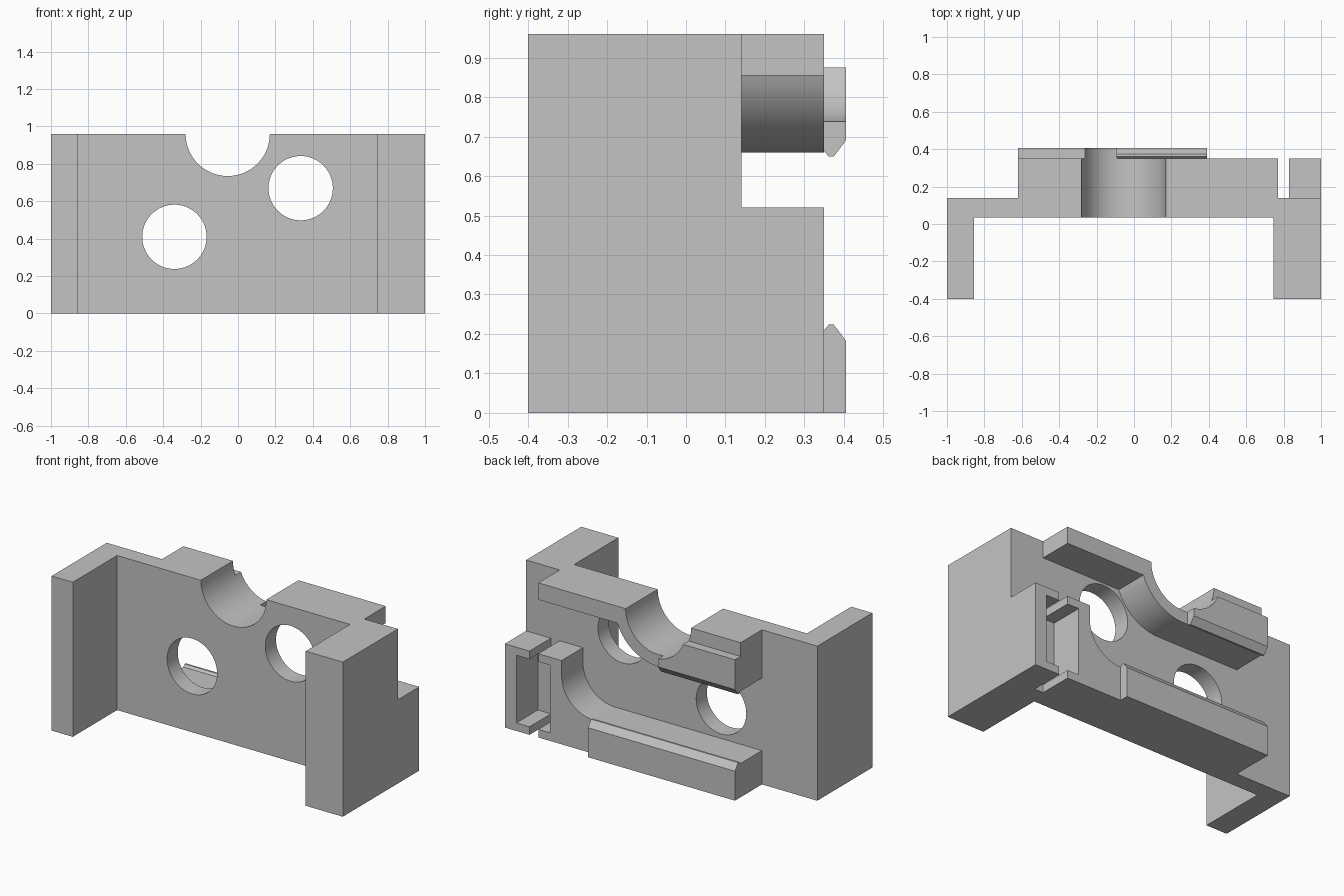
import bpy, bmesh
from math import sin, cos, radians, asin, degrees

cube = bpy.data.objects.get("Cube")
if cube:
    bpy.data.objects.remove(cube, do_unlink=True)

grey = bpy.data.materials.new("plain_grey")
grey.use_nodes = True
colour = (0.55, 0.55, 0.55, 1)
grey.diffuse_color = colour
grey.node_tree.nodes["Principled BSDF"].inputs["Base Color"].default_value = colour

# Key dimensions
FLOOR, BACK, LIP = 0.14, 0.35, 0.405
TOP = 0.96
NOTCH_X, NOTCH_R, COLLAR_R = -0.055, 0.225, 0.30


def prism(name, points, axis, start, end):
    """Extrude a 2D profile along an axis; the profile uses the other two axes in order."""
    def place(p, t):
        co = list(p)
        co.insert("xyz".index(axis), t)
        return co
    bm = bmesh.new()
    base = bm.faces.new([bm.verts.new(place(p, start)) for p in points])
    grown = bmesh.ops.extrude_face_region(bm, geom=[base])["geom"]
    shift = [0, 0, 0]
    shift["xyz".index(axis)] = end - start
    bmesh.ops.translate(bm, vec=shift,
                        verts=[g for g in grown if isinstance(g, bmesh.types.BMVert)])
    bmesh.ops.recalc_face_normals(bm, faces=bm.faces)
    mesh = bpy.data.meshes.new(name)
    bm.to_mesh(mesh)
    bm.free()
    mesh.materials.append(grey)
    obj = bpy.data.objects.new(name, mesh)
    bpy.context.collection.objects.link(obj)
    return obj


def arc(x, z, r, a, b, steps):
    angles = [radians(a + (b - a) * i / steps) for i in range(steps + 1)]
    return [(x + r * cos(t), z + r * sin(t)) for t in angles]


def bore(obj, holes):
    """Cut round holes running front to back."""
    for x, z, r in holes:
        cutter = prism("cutter", arc(x, z, r, 0, 360, 72)[:-1], "y", -0.2, 0.6)
        cutter.hide_render = True
        mod = obj.modifiers.new("bore", "BOOLEAN")
        mod.operation, mod.solver, mod.object = "DIFFERENCE", "EXACT", cutter
        bpy.context.view_layer.update()
        graph = bpy.context.evaluated_depsgraph_get()
        mesh = bpy.data.meshes.new_from_object(obj.evaluated_get(graph))
        obj.modifiers.clear()
        obj.data = mesh
        bpy.data.objects.remove(cutter, do_unlink=True)
    obj.data.materials.clear()
    obj.data.materials.append(grey)


notch = (NOTCH_X, TOP, NOTCH_R)

# Plate with a narrow and a wide leg, bored twice and notched at the top
body = prism("plate_and_legs",
             [(-1, -0.4), (-0.855, -0.4), (-0.855, 0.035), (0.745, 0.035),
              (0.745, -0.4), (1, -0.4), (1, FLOOR), (-1, FLOOR)], "z", 0, TOP)
bore(body, [notch, (-0.34, 0.41, 0.172), (0.335, 0.67, 0.172)])

# Upper rail, its underside wrapping round the notch
shelf = 0.855
collar_end = -degrees(asin((TOP - shelf) / COLLAR_R))
upper = prism("upper_rail",
              [(-0.62, TOP), (-0.62, TOP - COLLAR_R)]
              + arc(NOTCH_X, TOP, COLLAR_R, -90, collar_end, 24)
              + [(0.77, shelf), (0.77, TOP)], "y", FLOOR, BACK)
bore(upper, [notch])

# Lower rail with a curved rise and a pocket in its end
RISE, LOW, SLOT_LOW, SLOT_HIGH = 0.52, 0.21, 0.05, 0.47
lower = prism("lower_rail",
              [(-0.62, 0), (0.77, 0), (0.77, SLOT_LOW), (0.69, SLOT_LOW),
               (0.69, SLOT_HIGH), (0.77, SLOT_HIGH), (0.77, RISE), (0.61, RISE)]
              + arc(0.39, LOW + 0.22, 0.22, 0, -90, 20)
              + [(-0.62, LOW)], "y", FLOOR, BACK)

# Bracket facing the pocket
bracket = prism("side_bracket",
                [(1, 0), (1, RISE), (0.83, RISE), (0.83, SLOT_HIGH),
                 (0.92, SLOT_HIGH), (0.92, SLOT_LOW), (0.83, SLOT_LOW), (0.83, 0)],
                "y", FLOOR, BACK)


def lip(name, edge, outer, side, start, end):
    """Retaining lip with a bevelled bead along the channel edge."""
    return prism(name, [(BACK, outer), (BACK, edge), (0.362, edge + side * 0.014),
                        (0.374, edge + side * 0.014), (LIP, edge - side * 0.027),
                        (LIP, outer)], "x", start, end)


upper_lip = lip("upper_lip", 0.663, 0.875, -1, -0.62, -0.09)
bore(upper_lip, [notch])
lower_lip = lip("lower_lip", LOW, 0, 1, -0.62, 0.39)

# Smooth the round walls, keep the corners crisp
bpy.ops.object.select_all(action="DESELECT")
for part in (body, upper, lower, bracket, upper_lip, lower_lip):
    part.select_set(True)
bpy.context.view_layer.objects.active = body
bpy.ops.object.shade_smooth_by_angle(angle=radians(25))
